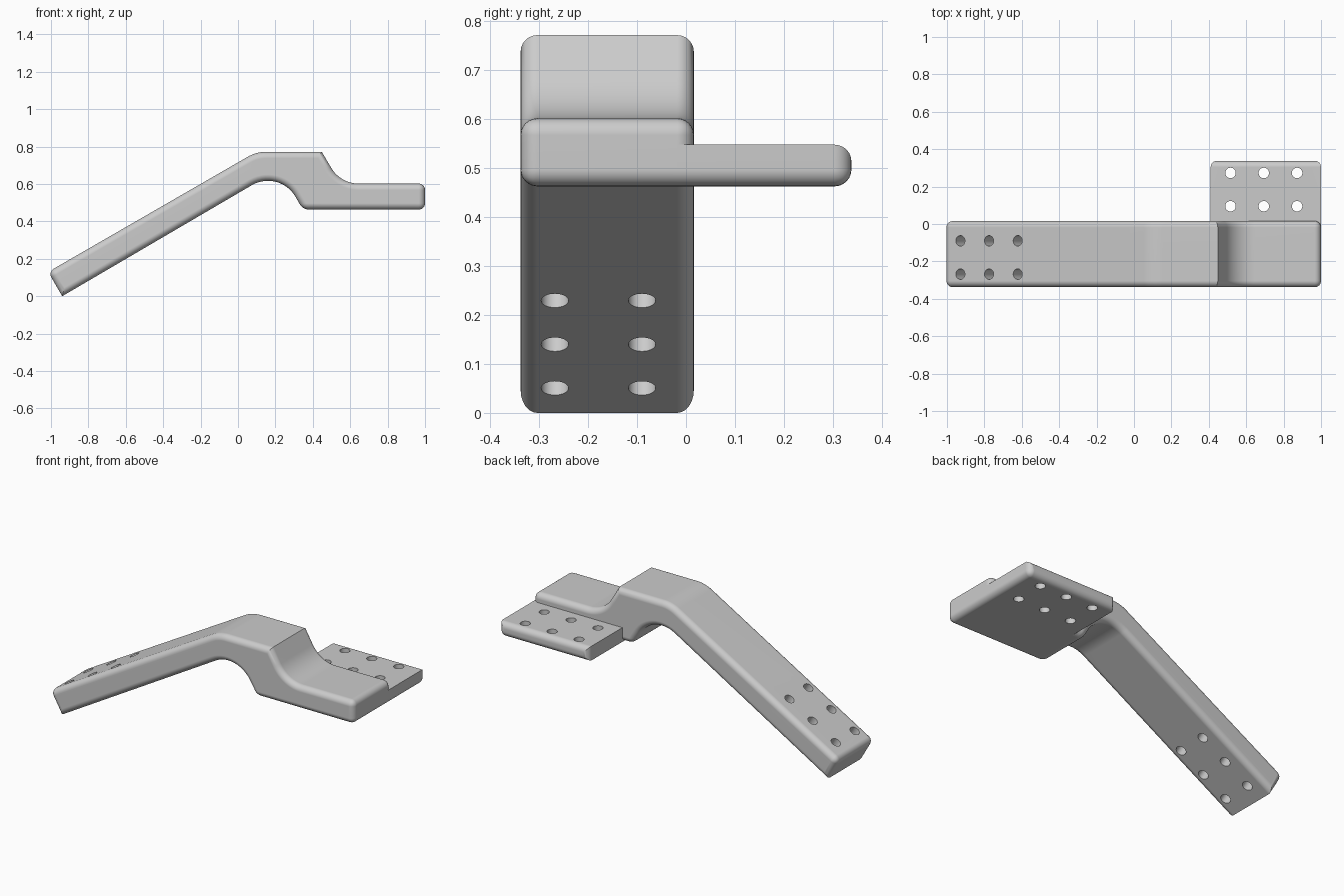
import bpy, bmesh, math
from mathutils import Vector, Matrix

if "Cube" in bpy.data.objects:
    bpy.data.objects.remove(bpy.data.objects["Cube"])

# Plain grey material
grey = bpy.data.materials.new("plain grey")
grey.use_nodes = True
grey.diffuse_color = (0.6, 0.6, 0.6, 1)
grey.node_tree.nodes["Principled BSDF"].inputs["Base Color"].default_value = (0.6, 0.6, 0.6, 1)

FRONT, BACK, FAR = -0.338, 0.016, 0.338
BASE, ROUND = 0.463, 0.034
SLOPE = math.radians(30)
ALONG = Vector((math.cos(SLOPE), 0, math.sin(SLOPE)))
NORMAL = Vector((-math.sin(SLOPE), 0, math.cos(SLOPE)))
TOE = Vector((-0.94, 0, 0))
THICK = 0.15


def arc(cx, cz, r, start, end, n=14):
    angles = [math.radians(start + (end - start) * i / n) for i in range(n + 1)]
    return [(cx + r * math.cos(a), cz + r * math.sin(a)) for a in angles]


def prism(profile, y0, y1):
    """Extrude an xz profile from y0 to y1."""
    bm = bmesh.new()
    face = bm.faces.new([bm.verts.new((x, y0, z)) for x, z in profile])
    out = bmesh.ops.extrude_face_region(bm, geom=[face])["geom"]
    bmesh.ops.translate(bm, vec=(0, y1 - y0, 0),
                        verts=[v for v in out if isinstance(v, bmesh.types.BMVert)])
    bmesh.ops.recalc_face_normals(bm, faces=bm.faces)
    return bm


def round_edges(bm, rule):
    bmesh.ops.bevel(bm, geom=[e for e in bm.edges if rule(e)], offset=ROUND,
                    segments=6, profile=0.5, affect='EDGES', clamp_overlap=False)


def make(name, bm):
    mesh = bpy.data.meshes.new(name)
    bm.to_mesh(mesh)
    bm.free()
    mesh.materials.append(grey)
    ob = bpy.data.objects.new(name, mesh)
    bpy.context.collection.objects.link(ob)
    return ob


def drill(ob, centres, axis):
    """Cut round through holes, then smooth the curved faces."""
    bm = bmesh.new()
    turn = Vector((0, 0, 1)).rotation_difference(axis).to_matrix().to_4x4()
    for c in centres:
        bmesh.ops.create_cone(bm, cap_ends=True, segments=32, radius1=0.028, radius2=0.028,
                              depth=0.4, matrix=Matrix.Translation(c) @ turn)
    cutter = make("hole_cutter", bm)
    cutter.hide_render = True
    mod = ob.modifiers.new("holes", 'BOOLEAN')
    mod.operation, mod.solver, mod.object = 'DIFFERENCE', 'EXACT', cutter
    bpy.ops.object.select_all(action='DESELECT')
    ob.select_set(True)
    bpy.context.view_layer.objects.active = ob
    bpy.ops.object.modifier_apply(modifier=mod.name)
    bpy.data.objects.remove(cutter)
    bpy.ops.object.shade_smooth_by_angle(angle=math.radians(25))
    weighted = ob.modifiers.new("even shading", 'WEIGHTED_NORMAL')
    weighted.keep_sharp = True


# Cranked arm: sloping leg, flat hump, step down to the pad
heel = TOE + NORMAL * THICK
profile = [(TOE.x, TOE.z)]
profile += arc(0.16, 0.447, 0.17, 120, 30)
profile += [(0.347, BASE), (1, BASE), (1, 0.602)]
profile += arc(0.645, 0.772, 0.17, 270, 210)
profile += [(0.448, 0.772)]
profile += arc(0.152, 0.572, 0.2, 90, 120)
profile += [(heel.x, heel.z)]
rounded_corners = [(0.347, BASE), (1, BASE), (1, 0.602), (heel.x, heel.z)]


def arm_rule(e):
    a, b = (v.co for v in e.verts)
    if abs(a.y - b.y) < 0.01:
        return True
    return any(math.hypot(a.x - x, a.z - z) < 0.001 for x, z in rounded_corners)


bm = prism(profile, FRONT, BACK)
round_edges(bm, arm_rule)
# The rounded heel sets the outer limit of the leg
arm = make("cranked_arm", bm)
drill(arm, [TOE + ALONG * (0.1 + 0.177 * i) + NORMAL * THICK / 2 + Vector((0, y, 0))
            for i in range(3) for y in (-0.268, -0.09)], NORMAL)

# Thin side flange at the back of the pad
left, top = 0.41, 0.548
bm = prism([(left, BASE), (1, BASE), (1, top), (left, top)], BACK - ROUND - 0.01, FAR)


def flange_rule(e):
    a, b = (v.co for v in e.verts)
    outer = min(a.y, b.y) > FAR - 0.01
    end = min(a.x, b.x) > 0.99 and max(a.z, b.z) < BASE + 0.01
    return outer or end


round_edges(bm, flange_rule)
flange = make("side_flange", bm)
drill(flange, [Vector((0.516 + 0.178 * i, y, 0.5)) for i in range(3) for y in (0.095, 0.273)],
      Vector((0, 0, 1)))
